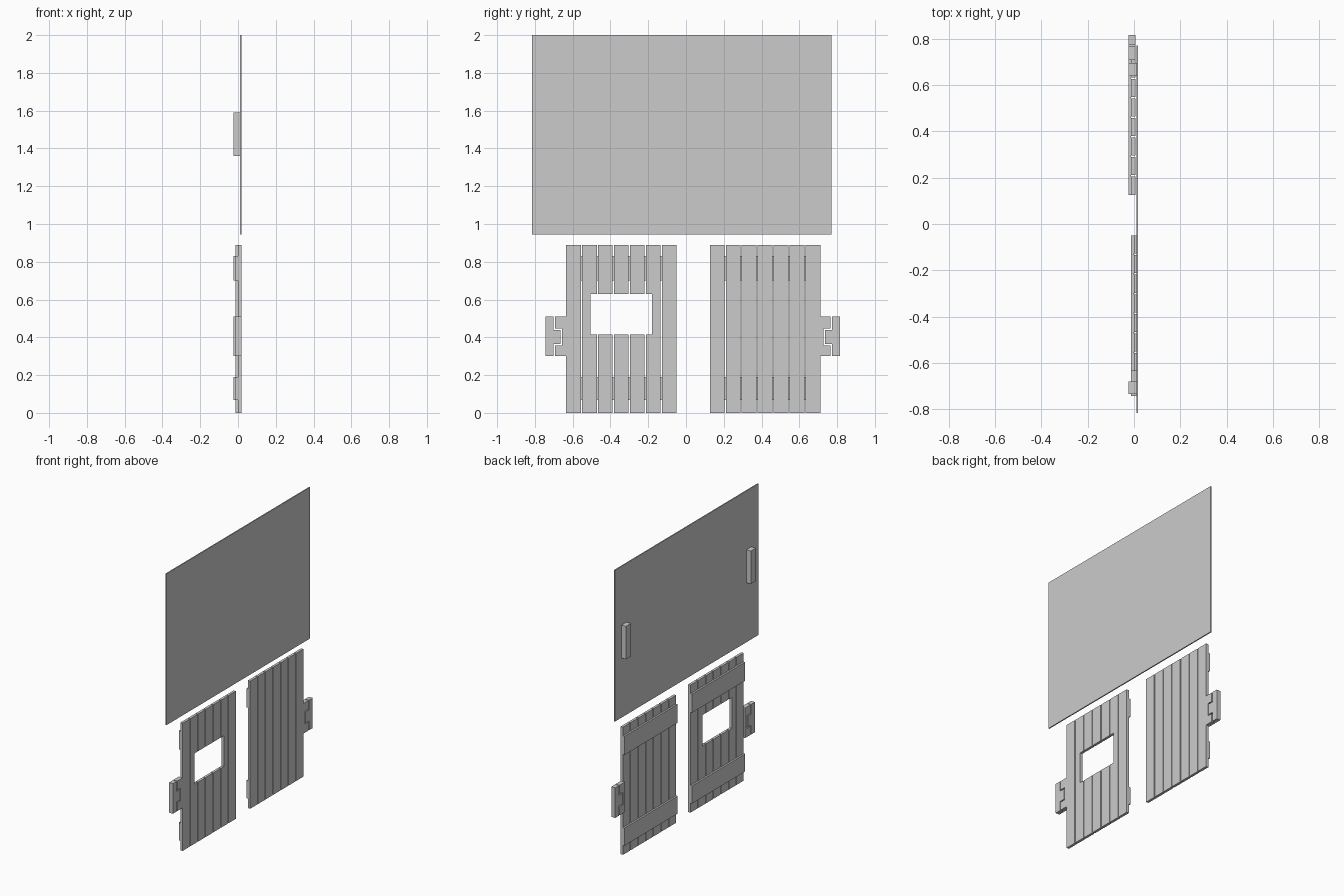
import bpy
import bmesh

old = bpy.data.objects.get("Cube")
if old:
    bpy.data.objects.remove(old, do_unlink=True)

grey = bpy.data.materials.new("plain grey")
grey.use_nodes = True
colour = (0.6, 0.6, 0.6, 1)
grey.diffuse_color = colour
grey.node_tree.nodes["Principled BSDF"].inputs["Base Color"].default_value = colour


def prism(name, outline, x0, x1):
    """Extrude a (y, z) outline along x from x0 to x1."""
    bm = bmesh.new()
    face = bm.faces.new([bm.verts.new((x0, y, z)) for y, z in outline])
    res = bmesh.ops.extrude_face_region(bm, geom=[face])
    for v in res["geom"]:
        if isinstance(v, bmesh.types.BMVert):
            v.co.x = x1
    bmesh.ops.recalc_face_normals(bm, faces=bm.faces)
    mesh = bpy.data.meshes.new(name)
    bm.to_mesh(mesh)
    bm.free()
    mesh.materials.append(grey)
    obj = bpy.data.objects.new(name, mesh)
    bpy.context.collection.objects.link(obj)
    return obj


def board(name, y0, y1, z0, z1, x0, x1):
    return prism(name, [(y0, z0), (y1, z0), (y1, z1), (y0, z1)], x0, x1)


# Large sliding panel with two handles on its back
FRONT = 0.018
board("large_panel", -0.815, 0.77, 0.945, 2.0, 0.010, FRONT)
for side, y in (("right", -0.735), ("left", 0.64)):
    board(side + "_handle", y, y + 0.055, 1.36, 1.59, -0.024, 0.010)

COUNT, PITCH, WIDTH = 7, 0.0845, 0.078
TOP = 0.89
WIN_Y, WIN_Z = (-0.505, -0.18), (0.415, 0.63)


def plank(name, y0, y1, x0, x1, window):
    """One upright plank, cut away where it crosses the window."""
    lo, hi = max(y0, WIN_Y[0]), min(y1, WIN_Y[1])
    if not window or lo >= hi:
        board(name, y0, y1, 0, TOP, x0, x1)
    elif lo == y0 and hi == y1:
        board(name + "_lower", y0, y1, 0, WIN_Z[0], x0, x1)
        board(name + "_upper", y0, y1, WIN_Z[1], TOP, x0, x1)
    else:
        a, b = (y0, lo) if lo > y0 else (y1, hi)
        prism(name, [(a, 0), (y0 + y1 - a, 0), (y0 + y1 - a, WIN_Z[0]), (b, WIN_Z[0]),
                     (b, WIN_Z[1]), (y0 + y1 - a, WIN_Z[1]), (y0 + y1 - a, TOP), (a, TOP)], x0, x1)


def door(name, start, front, edge, out, window):
    """Plank door with two battens and an interlocking latch at its outer edge."""
    mid, back = front - FRONT, front - 0.030
    for i in range(COUNT):
        y = start + i * PITCH
        plank(f"{name}_plank_{i + 1}", y, y + WIDTH, mid, front, window)
    end = start + (COUNT - 1) * PITCH + WIDTH
    for label, z0, z1 in (("lower", 0.067, 0.19), ("upper", 0.70, 0.83)):
        board(f"{name}_{label}_batten", start, end, z0, z1, back, mid)

    def place(points):
        return [(edge + out * d, z) for d, z in points]

    z0, z1 = 0.30, 0.51
    # Notched plate fixed to the door
    prism(name + "_latch_plate", place([
        (0, z0), (0.059, z0), (0.059, 0.358), (0.022, 0.358),
        (0.022, 0.447), (0.059, 0.447), (0.059, z1), (0, z1)]), back, front)
    # Loose block whose tongue sits in the notch
    prism(name + "_latch_block", place([
        (0.066, z0), (0.108, z0), (0.108, z1), (0.066, z1),
        (0.066, 0.44), (0.029, 0.44), (0.029, 0.365), (0.066, 0.365)]), back, front)


door("window_door", -0.635, FRONT, -0.635, -1, True)
door("plain_door", 0.126, 0.006, 0.707, 1, False)
